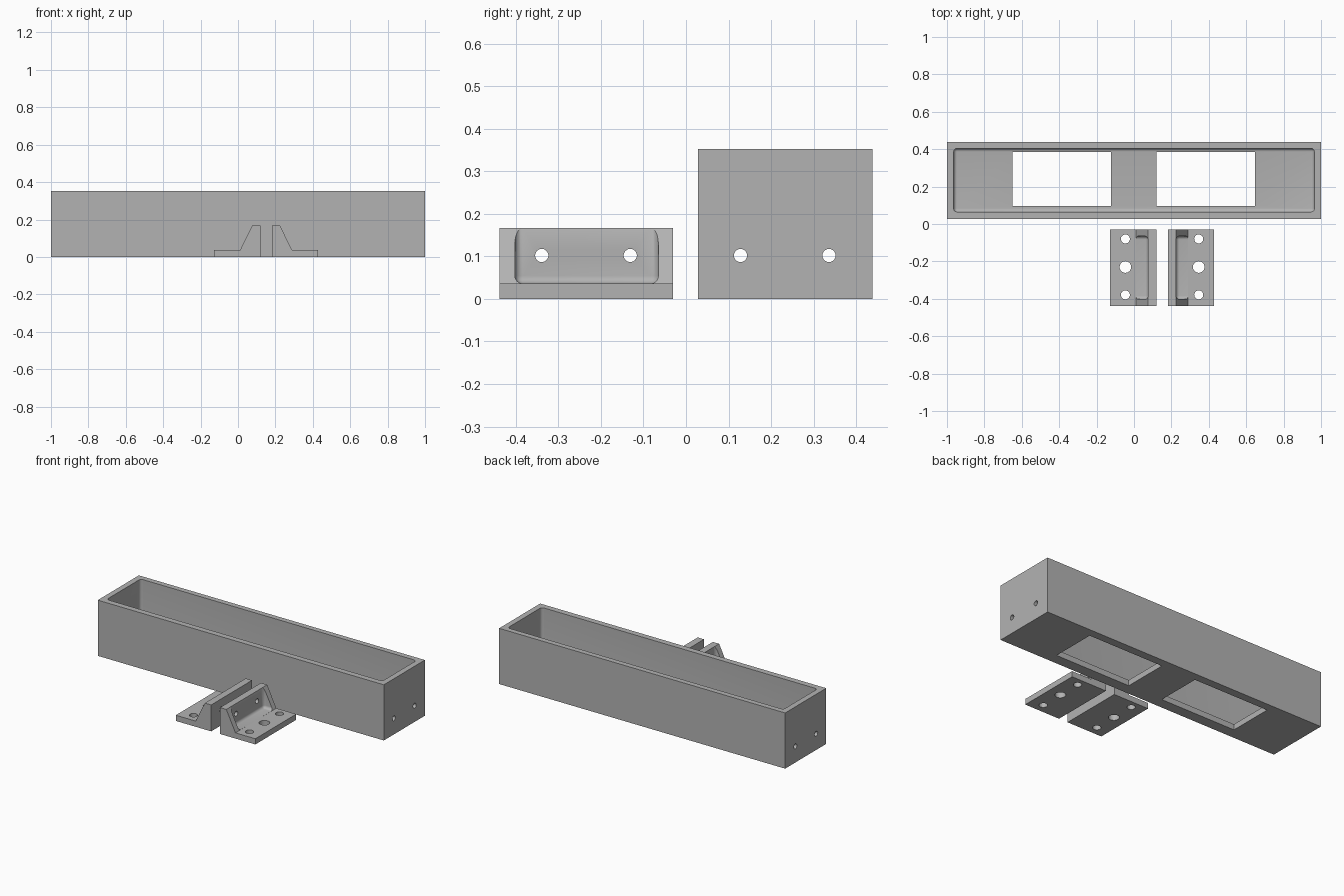
import bpy, bmesh, math
from mathutils import Matrix, Vector

if "Cube" in bpy.data.objects:
    bpy.data.objects.remove(bpy.data.objects["Cube"])

grey = bpy.data.materials.new("mid grey")
grey.diffuse_color = (0.45, 0.45, 0.45, 1)
grey.use_nodes = True
grey.node_tree.nodes["Principled BSDF"].inputs["Base Color"].default_value = grey.diffuse_color


def make_object(name, bm):
    bmesh.ops.recalc_face_normals(bm, faces=bm.faces)
    mesh = bpy.data.meshes.new(name)
    bm.to_mesh(mesh)
    bm.free()
    ob = bpy.data.objects.new(name, mesh)
    bpy.context.collection.objects.link(ob)
    mesh.materials.append(grey)
    return ob


def block(name, lo, hi, radius=0, rounded=None):
    """Box between two corners; edges chosen by rounded(edge centre) get a fillet."""
    lo, hi = Vector(lo), Vector(hi)
    bm = bmesh.new()
    bmesh.ops.create_cube(bm, size=1)
    for v in bm.verts:
        v.co = (lo + hi) / 2 + v.co * (hi - lo)
    if radius:
        edges = [e for e in bm.edges if rounded((e.verts[0].co + e.verts[1].co) / 2)]
        bmesh.ops.bevel(bm, geom=edges, offset=radius, segments=6, profile=0.5,
                        affect='EDGES')
    return make_object(name, bm)


def drill(name, centre, radius, depth, axis):
    bm = bmesh.new()
    rot = Matrix.Rotation(math.pi / 2, 4, 'Y') if axis == 'X' else Matrix()
    bmesh.ops.create_cone(bm, cap_ends=True, segments=32, radius1=radius,
                          radius2=radius, depth=depth,
                          matrix=Matrix.Translation(centre) @ rot)
    return make_object(name, bm)


def finish(ob, cutters):
    """Subtract every cutter, then shade smooth while keeping sharp edges."""
    bpy.ops.object.select_all(action='DESELECT')
    ob.select_set(True)
    bpy.context.view_layer.objects.active = ob
    for c in cutters:
        mod = ob.modifiers.new("cut", 'BOOLEAN')
        mod.operation, mod.solver, mod.object = 'DIFFERENCE', 'EXACT', c
        bpy.ops.object.modifier_apply(modifier=mod.name)
        bpy.data.objects.remove(c)
    bpy.ops.object.shade_smooth_by_angle(angle=math.radians(30))


FLOOR = 0.036
HOLE_Z = 0.102

# Open tray with rounded cavity, two floor windows and screw holes in both ends
tray = block("tray", (-1, 0.028, 0), (1, 0.438, 0.352))
cuts = [block("cavity", (-0.964, 0.065, FLOOR), (0.964, 0.404, 0.6), 0.018,
              lambda c: c.z < 0.5)]
for x0, x1 in ((-0.65, -0.122), (0.12, 0.648)):
    cuts.append(block("window", (x0, 0.097, -0.1), (x1, 0.386, 0.2)))
for y in (0.128, 0.336):
    cuts.append(drill("end_hole", (0, y, HOLE_Z), 0.0155, 2.4, 'X'))
finish(tray, cuts)


# Angle brackets, mirrored about x = 0.15
def bracket(name, side):
    mx = lambda x: 0.15 + side * (x - 0.15)
    y0, y1 = -0.438, -0.03
    profile = [(0.181, 0), (0.428, 0), (0.428, FLOOR), (0.289, FLOOR),
               (0.225, 0.167), (0.181, 0.167)]
    bm = bmesh.new()
    face = bm.faces.new([bm.verts.new((mx(x), y0, z)) for x, z in profile])
    ext = bmesh.ops.extrude_face_region(bm, geom=[face])
    bmesh.ops.translate(bm, vec=(0, y1 - y0, 0),
                        verts=[v for v in ext['geom'] if isinstance(v, bmesh.types.BMVert)])
    ob = make_object(name, bm)
    # Rounded pocket that leaves a gusset at each end
    xa, xb = sorted((mx(0.225), mx(0.5)))
    cuts = [block("pocket", (xa, -0.402, FLOOR + 0.0002), (xb, -0.065, 0.4), 0.018,
                  lambda c: c.z < 0.35 and abs(c.x - mx(0.5)) > 0.01)]
    for y in (-0.339, -0.131):
        cuts.append(drill("upright_hole", (mx(0.2), y, HOLE_Z), 0.0155, 0.15, 'X'))
    for y, r in ((-0.08, 0.024), (-0.23, 0.031), (-0.379, 0.024)):
        cuts.append(drill("base_hole", (mx(0.346), y, 0), r, 0.2, 'Z'))
    finish(ob, cuts)


bracket("right_bracket", 1)
bracket("left_bracket", -1)
